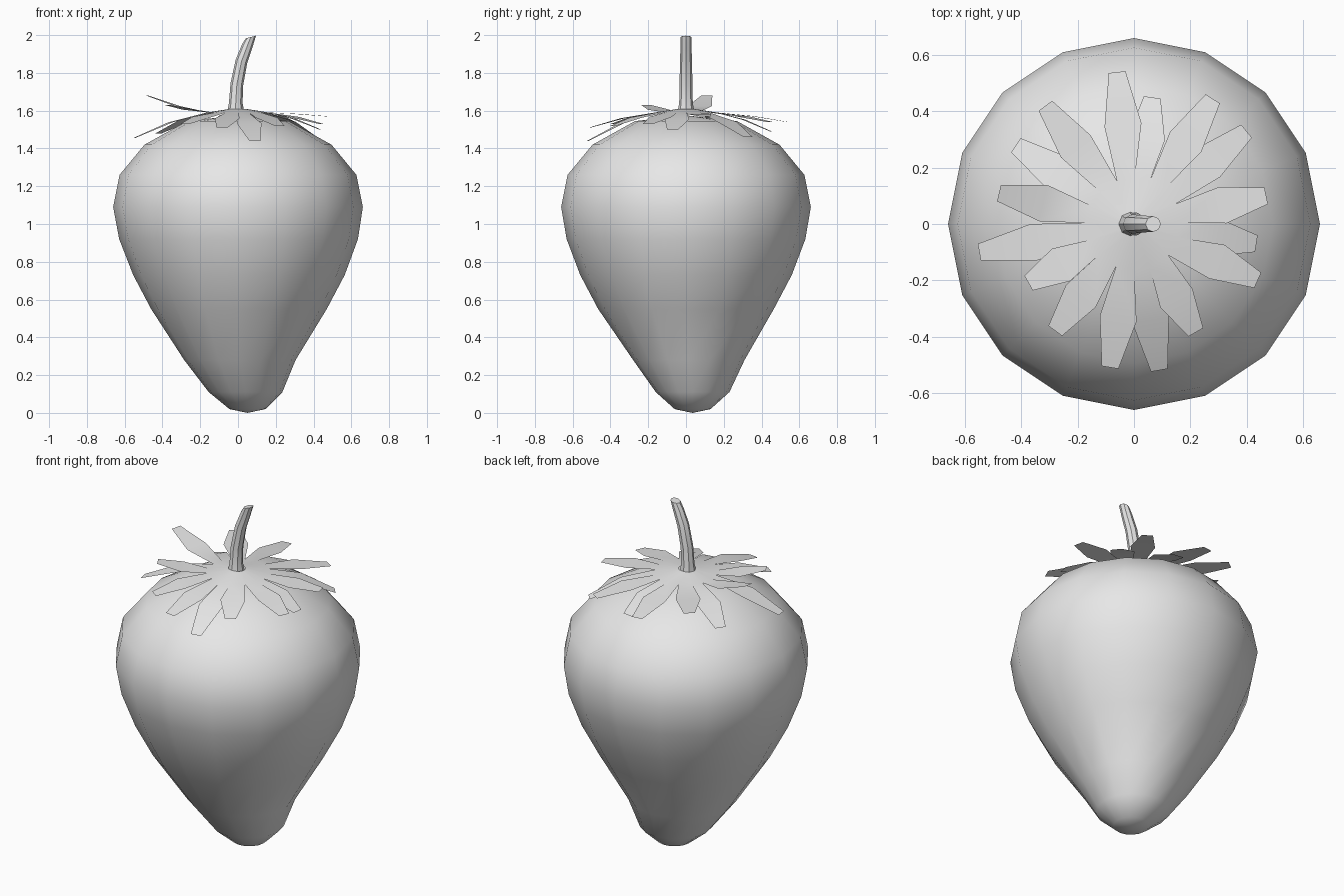
import bpy, bmesh
from math import sin, cos, pi, atan2, hypot
from mathutils import Vector, Matrix

if "Cube" in bpy.data.objects:
    bpy.data.objects.remove(bpy.data.objects["Cube"])

grey = bpy.data.materials.new("light grey")
grey.use_nodes = True
grey.diffuse_color = (0.8, 0.8, 0.8, 1)
grey.node_tree.nodes["Principled BSDF"].inputs["Base Color"].default_value = (0.8, 0.8, 0.8, 1)


def finish(bm, name):
    """Turn a bmesh into a smooth shaded object."""
    for f in bm.faces:
        f.smooth = True
    mesh = bpy.data.meshes.new(name)
    bm.to_mesh(mesh)
    bm.free()
    mesh.materials.append(grey)
    obj = bpy.data.objects.new(name, mesh)
    bpy.context.collection.objects.link(obj)
    return obj


def ring(bm, centre, radius, sides, tilt=0):
    turn = Matrix.Rotation(tilt, 3, 'Y')
    return [bm.verts.new(Vector(centre) + turn @ Vector(
        (radius * cos(2 * pi * i / sides), radius * sin(2 * pi * i / sides), 0)))
        for i in range(sides)]


def bridge(bm, low, high):
    n = len(low)
    for i in range(n):
        j = (i + 1) % n
        bm.faces.new((low[i], low[j], high[j], high[i]))


def fan(bm, loop, point, flip=False):
    tip = bm.verts.new(point)
    for a, b in zip(loop, loop[1:] + loop[:1]):
        bm.faces.new((b, a, tip) if flip else (a, b, tip))


# Fruit body: rings of x, y, z, radius with an off-centre bottom
profile = [(.05, .035, .02, .095), (.04, .035, .11, .195), (.01, .015, .28, .295),
           (.005, 0, .55, .465), (.005, 0, .73, .56), (.003, 0, .92, .632),
           (0, 0, 1.09, .661), (0, 0, 1.26, .627), (0, 0, 1.42, .495), (0, 0, 1.545, .27)]
bm = bmesh.new()
rings = [ring(bm, (x, y, z), r, 16) for x, y, z, r in profile]
for low, high in zip(rings, rings[1:]):
    bridge(bm, low, high)
fan(bm, rings[0], (.05, .035, 0), flip=True)
fan(bm, rings[-1], (0, 0, 1.575))
finish(bm, "fruit_body")

# Leaf crown: a raised hub and single-sheet leaves, one per tip position
tips = [(.47, .10, 1.57), (.40, .33, 1.46), (.28, .445, 1.54), (.065, .45, 1.49),
        (-.06, .54, 1.54), (-.315, .42, 1.59), (-.42, .28, 1.48), (-.48, .11, 1.68),
        (-.55, -.10, 1.455), (-.375, -.21, 1.63), (-.28, -.38, 1.53),
        (-.085, -.51, 1.51), (.09, -.52, 1.44), (.22, -.385, 1.52),
        (.44, -.20, 1.53), (.435, -.07, 1.50)]
angles = [atan2(y, x) % (2 * pi) for x, y, z in tips]
n = len(tips)
bm = bmesh.new()
inner, notches = [], []
for i in range(n):
    before = angles[i - 1] - (2 * pi if i == 0 else 0)
    a = (before + angles[i]) / 2
    inner.append(bm.verts.new((.04 * cos(a), .04 * sin(a), 1.61)))
    notches.append(bm.verts.new((.165 * cos(a), .165 * sin(a), 1.59)))
bridge(bm, notches, inner)
for i, (x, y, z) in enumerate(tips):
    out = Vector((x, y, 0)).normalized()
    side = Vector((-out.y, out.x, 0))
    reach = hypot(x, y)
    mid = out * (.165 + (reach - .165) * .5)
    mid.z = 1.59 + (z - 1.59) * .38
    end = Vector((x, y, z))
    w = .066
    a, b = bm.verts.new(mid - side * w), bm.verts.new(mid + side * w)
    c, d = bm.verts.new(end + side * .03), bm.verts.new(end - side * .03)
    bm.faces.new((notches[i], a, b, notches[(i + 1) % n]))
    bm.faces.new((a, d, c, b))
finish(bm, "leaf_crown")

# Stem: a bent tapering tube with a slanted flat end
path = [(-.012, 1.58, .048, 0), (-.012, 1.64, .036, 0), (-.006, 1.74, .034, .15),
        (.018, 1.86, .032, .3), (.048, 1.94, .029, .35), (.068, 1.99, .028, -.25)]
bm = bmesh.new()
rings = [ring(bm, (x, 0, z), r, 8, tilt) for x, z, r, tilt in path]
for low, high in zip(rings, rings[1:]):
    bridge(bm, low, high)
bm.faces.new(rings[-1])
stem = finish(bm, "stem")
bpy.context.view_layer.objects.active = stem
stem.select_set(True)
bpy.ops.object.shade_smooth_by_angle()
